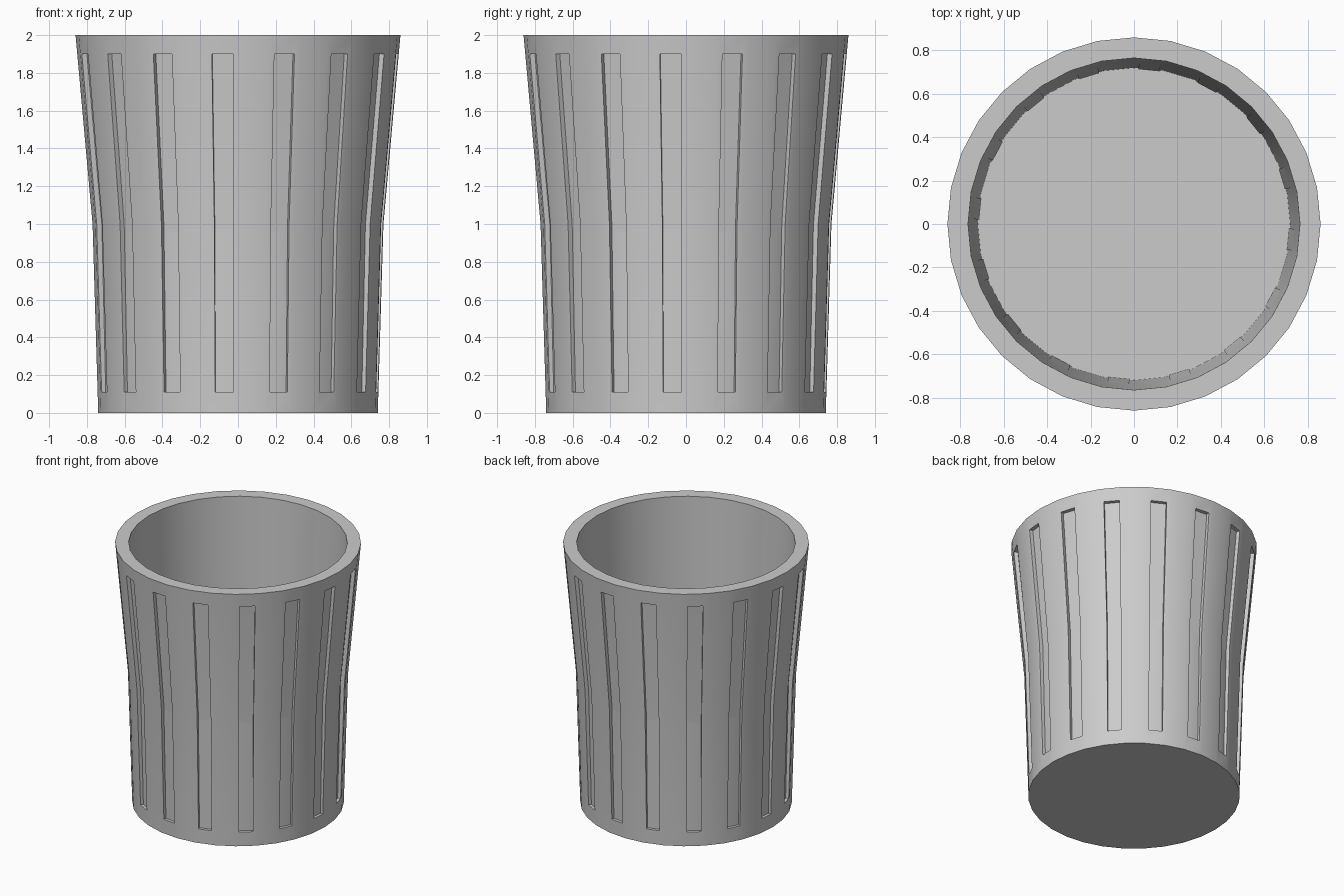
import bpy, bmesh
from math import cos, sin, pi, radians
from mathutils import Vector

if "Cube" in bpy.data.objects:
    bpy.data.objects.remove(bpy.data.objects["Cube"])

SIDES = 32
R_BOTTOM, R_MID, R_TOP = 0.74, 0.77, 0.86
R_RIM_IN, R_FLOOR, Z_FLOOR = 0.765, 0.72, 0.08
GROOVE_DEPTH = 0.028


def ring_point(i, r, z):
    a = 2 * pi * i / SIDES
    return Vector((r * cos(a), r * sin(a), z))


def outer_radius(z):
    if z < 1:
        return R_BOTTOM + (R_MID - R_BOTTOM) * z
    return R_MID + (R_TOP - R_MID) * (z - 1)


def panel_loop(i, margin, z0, z1, depth):
    """Six points around one two-storey panel of side i, sunk by depth."""
    a = 2 * pi * (i + 0.5) / SIDES
    sink = Vector((cos(a), sin(a), 0)) * depth
    pts = []
    for u, z in ((margin, z0), (1 - margin, z0), (1 - margin, 1),
                 (1 - margin, z1), (margin, z1), (margin, 1)):
        r = outer_radius(z)
        pts.append(ring_point(i, r, z).lerp(ring_point(i + 1, r, z), u) - sink)
    return pts


bm = bmesh.new()


def face(pts):
    bm.faces.new([bm.verts.new(p) for p in pts])


def two_quads(p):
    face((p[0], p[1], p[2], p[5]))
    face((p[5], p[2], p[3], p[4]))


for i in range(SIDES):
    # outer wall: every other side carries a sunken groove
    edge = panel_loop(i, 0, 0, 2, 0)
    if i % 2:
        lip = panel_loop(i, 1 / 6, 0.11, 1.9, 0)
        sunk = panel_loop(i, 1 / 6, 0.11, 1.9, GROOVE_DEPTH)
        for a, b in ((edge, lip), (lip, sunk)):
            for k in range(6):
                n = (k + 1) % 6
                face((a[k], a[n], b[n], b[k]))
        two_quads(sunk)
    else:
        two_quads(edge)
    # flat rim and inner wall
    profile = ((R_TOP, 2), (R_RIM_IN, 2), (R_FLOOR, Z_FLOOR))
    for (r0, z0), (r1, z1) in zip(profile, profile[1:]):
        face((ring_point(i, r0, z0), ring_point(i + 1, r0, z0),
              ring_point(i + 1, r1, z1), ring_point(i, r1, z1)))

# underside and inner floor
face([ring_point(-i, R_BOTTOM, 0) for i in range(SIDES)])
face([ring_point(i, R_FLOOR, Z_FLOOR) for i in range(SIDES)])

bmesh.ops.remove_doubles(bm, verts=bm.verts[:], dist=0.0001)
mesh = bpy.data.meshes.new("cup")
bm.to_mesh(mesh)
bm.free()

cup = bpy.data.objects.new("cup", mesh)
bpy.context.collection.objects.link(cup)
bpy.context.view_layer.objects.active = cup
cup.select_set(True)
bpy.ops.object.shade_smooth_by_angle(angle=radians(30))
